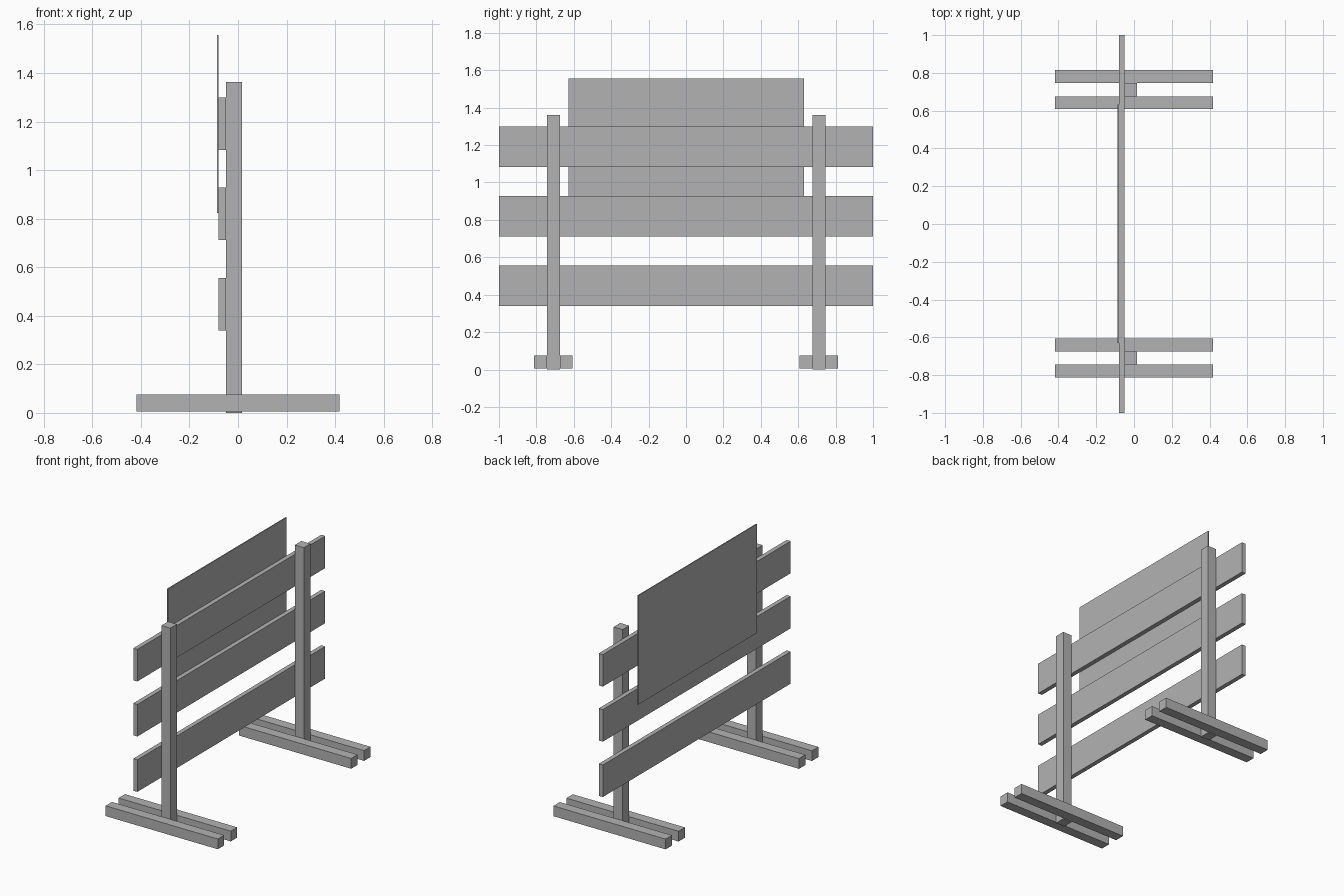
import bpy
import bmesh

old = bpy.data.objects.get("Cube")
if old:
    bpy.data.objects.remove(old, do_unlink=True)

# One plain grey for everything
grey = bpy.data.materials.new("plain grey")
grey.use_nodes = True
grey.diffuse_color = (0.45, 0.45, 0.45, 1)
grey.node_tree.nodes["Principled BSDF"].inputs["Base Color"].default_value = (0.45, 0.45, 0.45, 1)


def box(name, x, y, z):
    """Flat-sided box from (min, max) ranges on each axis."""
    mesh = bpy.data.meshes.new(name)
    bm = bmesh.new()
    bmesh.ops.create_cube(bm, size=1)
    for v in bm.verts:
        v.co = [(lo + hi) / 2 + c * (hi - lo) for c, (lo, hi) in zip(v.co, (x, y, z))]
    bm.to_mesh(mesh)
    bm.free()
    mesh.materials.append(grey)
    obj = bpy.data.objects.new(name, mesh)
    bpy.context.collection.objects.link(obj)
    return obj


# Posts, each clamped between a pair of feet
HALF = 0.035
FOOT = 0.068
for end, cy in (("front", -0.709), ("back", 0.711)):
    box(f"{end}_post", (-0.05, 0.017), (cy - HALF, cy + HALF), (0, 1.362))
    for side, s in (("near", -1), ("far", 1)):
        y = sorted((cy + s * HALF, cy + s * (HALF + FOOT)))
        box(f"{end}_foot_{side}", (-0.418, 0.418), y, (0.006, 0.075))

# Three horizontal boards on the -x face of the posts
for name, z in (("lower", 0.339), ("middle", 0.712), ("upper", 1.083)):
    box(f"{name}_board", (-0.08, -0.05), (-1, 1), (z, z + 0.216))

# Thin sign panel on the boards
box("sign_panel", (-0.087, -0.08), (-0.629, 0.632), (0.823, 1.557))
